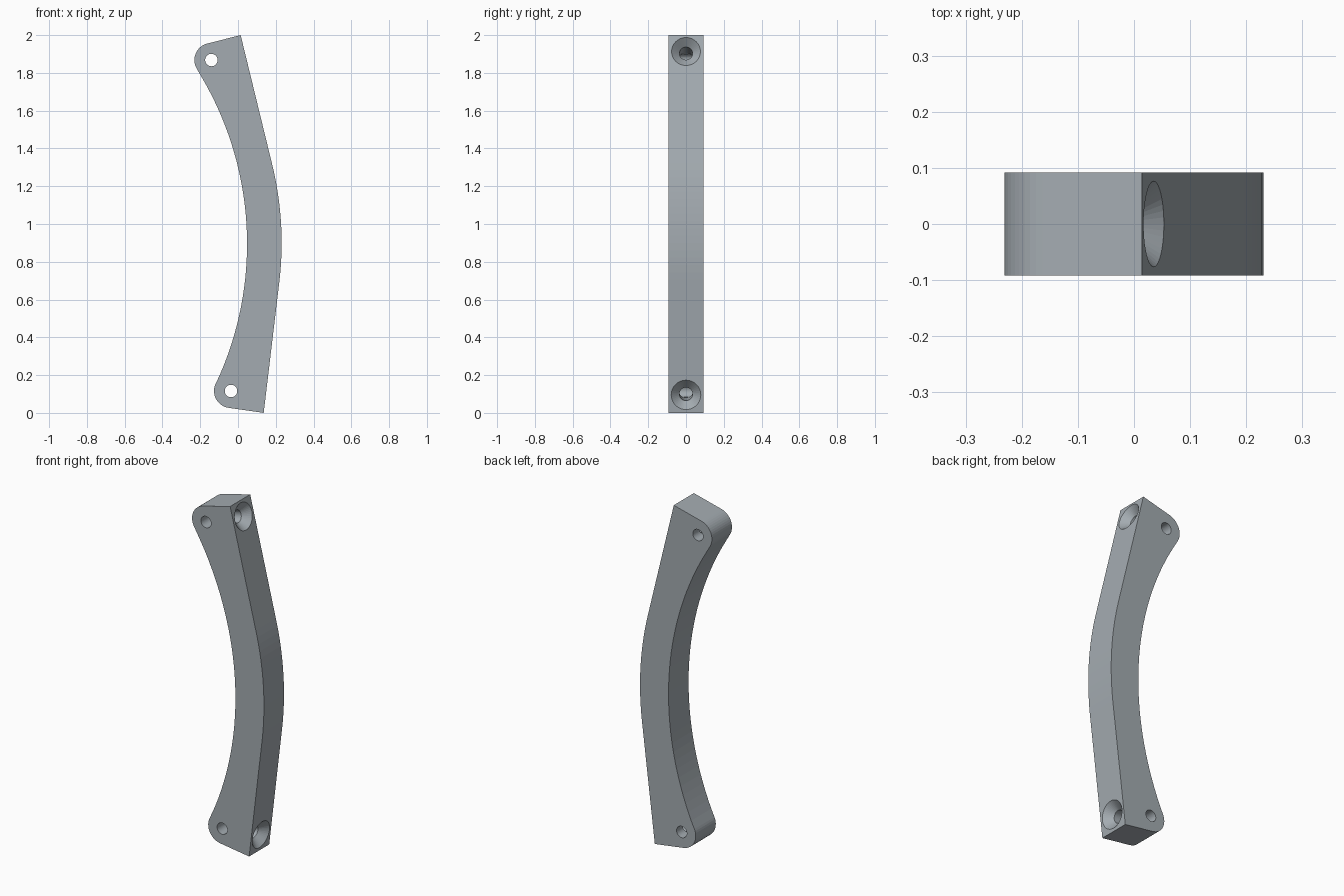
import bpy, bmesh, math
from math import cos, sin, atan2, hypot, pi
from mathutils import Vector

cube = bpy.data.objects.get("Cube")
if cube:
    bpy.data.objects.remove(cube, do_unlink=True)

HALF = 0.092          # half depth in y
LOBE = 0.09           # radius of the rounded ends
TOP_EYE, LOW_EYE = Vector((-0.141, 1.868)), Vector((-0.037, 0.116))
TOP_CORNER, LOW_CORNER = Vector((0.014, 2.0)), Vector((0.136, 0.0))
TOP_TILT, LOW_TILT = math.radians(14), math.radians(-6.4)

steel = bpy.data.materials.new("steel grey")
steel.use_nodes = True
steel.diffuse_color = (0.37, 0.41, 0.44, 1)
steel.node_tree.nodes["Principled BSDF"].inputs["Base Color"].default_value = steel.diffuse_color


def arc(centre, radius, start, end, steps):
    angles = [start + (end - start) * i / steps for i in range(steps + 1)]
    return [Vector((centre[0] + radius * cos(a), centre[1] + radius * sin(a))) for a in angles]


def make_object(name, bm):
    bmesh.ops.recalc_face_normals(bm, faces=bm.faces[:])
    mesh = bpy.data.meshes.new(name)
    bm.to_mesh(mesh)
    bm.free()
    mesh.materials.append(steel)
    ob = bpy.data.objects.new(name, mesh)
    bpy.context.scene.collection.objects.link(ob)
    return ob


def lathe(name, profile, origin, direction, steps=40):
    """Spin (distance along axis, radius) pairs into a closed cutter."""
    bm = bmesh.new()
    turn = Vector(direction).to_track_quat('Z', 'Y')
    rings = [[bm.verts.new(Vector(origin) + turn @ Vector((r * cos(2 * pi * i / steps),
              r * sin(2 * pi * i / steps), d))) for i in range(steps)] for d, r in profile]
    for a, b in zip(rings, rings[1:]):
        for i in range(steps):
            j = (i + 1) % steps
            bm.faces.new((a[i], a[j], b[j], b[i]))
    bm.faces.new(rings[0])
    bm.faces.new(rings[-1])
    ob = make_object(name, bm)
    ob.hide_render = True
    return ob


# Curved handle: side profile made of tangent arcs
inner = Vector((-1.692, 0.895))
to_top, to_low = TOP_EYE - inner, LOW_EYE - inner
a_top, a_low = atan2(to_top.y, to_top.x), atan2(to_low.y, to_low.x)
outline = [LOW_CORNER]
outline += arc((-1.519, 0.90), 1.75, LOW_TILT, TOP_TILT, 16)
outline += [TOP_CORNER]
outline += arc(TOP_EYE, LOBE, pi / 2 + TOP_TILT, a_top + pi, 14)
outline += arc(inner, 1.74, a_top, a_low, 36)[1:-1]
outline += arc(LOW_EYE, LOBE, a_low + pi, 3 * pi / 2 + LOW_TILT, 14)

bm = bmesh.new()
face = bm.faces.new([bm.verts.new((p.x, -HALF, p.y)) for p in outline])
solid = bmesh.ops.extrude_face_region(bm, geom=[face])
bmesh.ops.translate(bm, vec=(0, 2 * HALF, 0),
                    verts=[v for v in solid["geom"] if isinstance(v, bmesh.types.BMVert)])
handle = make_object("curved_handle", bm)

# Each end: a cross hole, and a countersunk screw hole that runs into it
cutters = []
for end, eye, mouth, tilt in (("top", TOP_EYE, (0.036, 1.913), TOP_TILT),
                              ("bottom", LOW_EYE, (0.146, 0.095), LOW_TILT)):
    cutters.append(lathe(end + "_cross_hole_cutter", [(-0.2, 0.033), (0.2, 0.033)],
                         (eye.x, 0, eye.y), (0, 1, 0)))
    depth = hypot(mouth[0] - eye.x, mouth[1] - eye.y)
    cutters.append(lathe(end + "_screw_hole_cutter",
                         [(-0.03, 0.107), (0.042, 0.035), (depth, 0.035)],
                         (mouth[0], 0, mouth[1]), (-cos(tilt), 0, -sin(tilt))))

bpy.context.view_layer.objects.active = handle
handle.select_set(True)
for cutter in cutters:
    mod = handle.modifiers.new("hole", 'BOOLEAN')
    mod.operation = 'DIFFERENCE'
    mod.solver = 'EXACT'
    mod.object = cutter
    bpy.ops.object.modifier_apply(modifier=mod.name)
for cutter in cutters:
    bpy.data.objects.remove(cutter, do_unlink=True)
